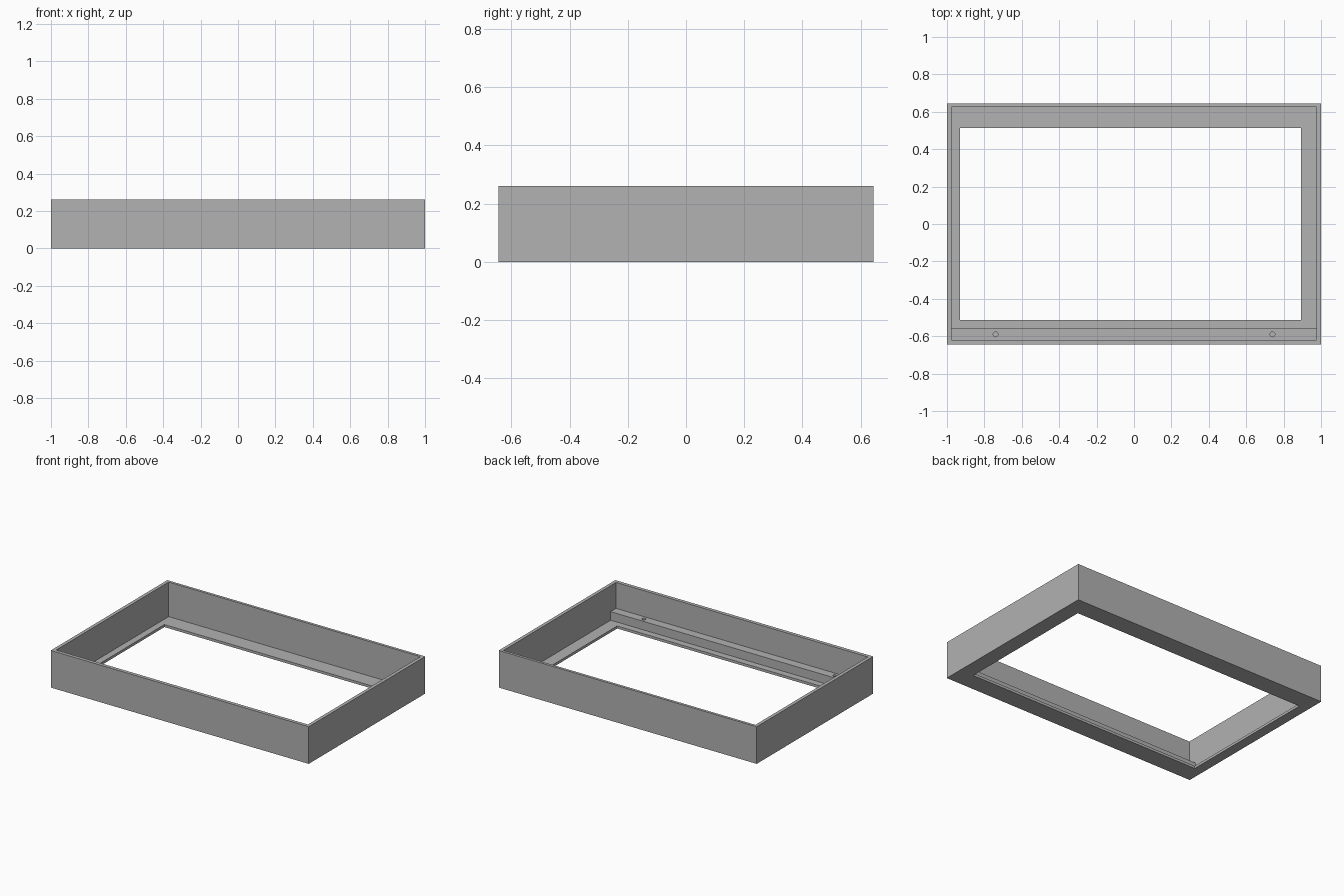
import bpy
import bmesh

cube = bpy.data.objects.get("Cube")
if cube:
    bpy.data.objects.remove(cube, do_unlink=True)

grey = bpy.data.materials.new("plain grey")
grey.use_nodes = True
COLOUR = (0.445, 0.445, 0.445, 1)
grey.diffuse_color = COLOUR
grey.node_tree.nodes["Principled BSDF"].inputs["Base Color"].default_value = COLOUR

HEIGHT, FLOOR, RAIL_TOP = 0.26, 0.018, 0.078
OUTER = (-1, 1, -0.645, 0.645)
INNER = (-0.976, 0.976, -0.62, 0.626)
OPENING = (-0.93, 0.893, -0.513, 0.513)


def add_object(name, bm):
    bmesh.ops.recalc_face_normals(bm, faces=bm.faces)
    mesh = bpy.data.meshes.new(name)
    bm.to_mesh(mesh)
    bm.free()
    mesh.materials.append(grey)
    obj = bpy.data.objects.new(name, mesh)
    bpy.context.collection.objects.link(obj)
    return obj


def rectangle(bm, bounds, z):
    x0, x1, y0, y1 = bounds
    return [bm.verts.new((x, y, z)) for x, y in ((x0, y0), (x1, y0), (x1, y1), (x0, y1))]


def bridge(bm, a, b):
    n = len(a)
    for i in range(n):
        j = (i + 1) % n
        bm.faces.new((a[i], a[j], b[j], b[i]))


# Tray frame: walls and inward floor lip as one closed ring of rectangles
bm = bmesh.new()
sections = [(OUTER, 0), (OUTER, HEIGHT), (INNER, HEIGHT),
            (INNER, FLOOR), (OPENING, FLOOR), (OPENING, 0)]
loops = [rectangle(bm, bounds, z) for bounds, z in sections]
for i, loop in enumerate(loops):
    bridge(bm, loop, loops[(i + 1) % len(loops)])
add_object("tray_frame", bm)

# Mounting rail along the inside of the front wall
bm = bmesh.new()
rail_bounds = (INNER[0], INNER[1], INNER[2], -0.56)
low, high = rectangle(bm, rail_bounds, FLOOR), rectangle(bm, rail_bounds, RAIL_TOP)
bridge(bm, low, high)
bm.faces.new(low)
bm.faces.new(high)
rail = add_object("front_rail", bm)

# Two screw holes through the rail
for side, x in (("left", 0.74), ("right", -0.74)):
    bpy.ops.mesh.primitive_cylinder_add(vertices=24, radius=0.013, depth=0.2,
                                        location=(x, -0.59, 0.05))
    cutter = bpy.context.object
    cutter.name = side + "_hole_cutter"
    cutter.data.materials.append(grey)
    cutter.hide_render = True
    cutter.hide_set(True)
    cut = rail.modifiers.new(side + "_hole", 'BOOLEAN')
    cut.operation = 'DIFFERENCE'
    cut.solver = 'EXACT'
    cut.object = cutter
